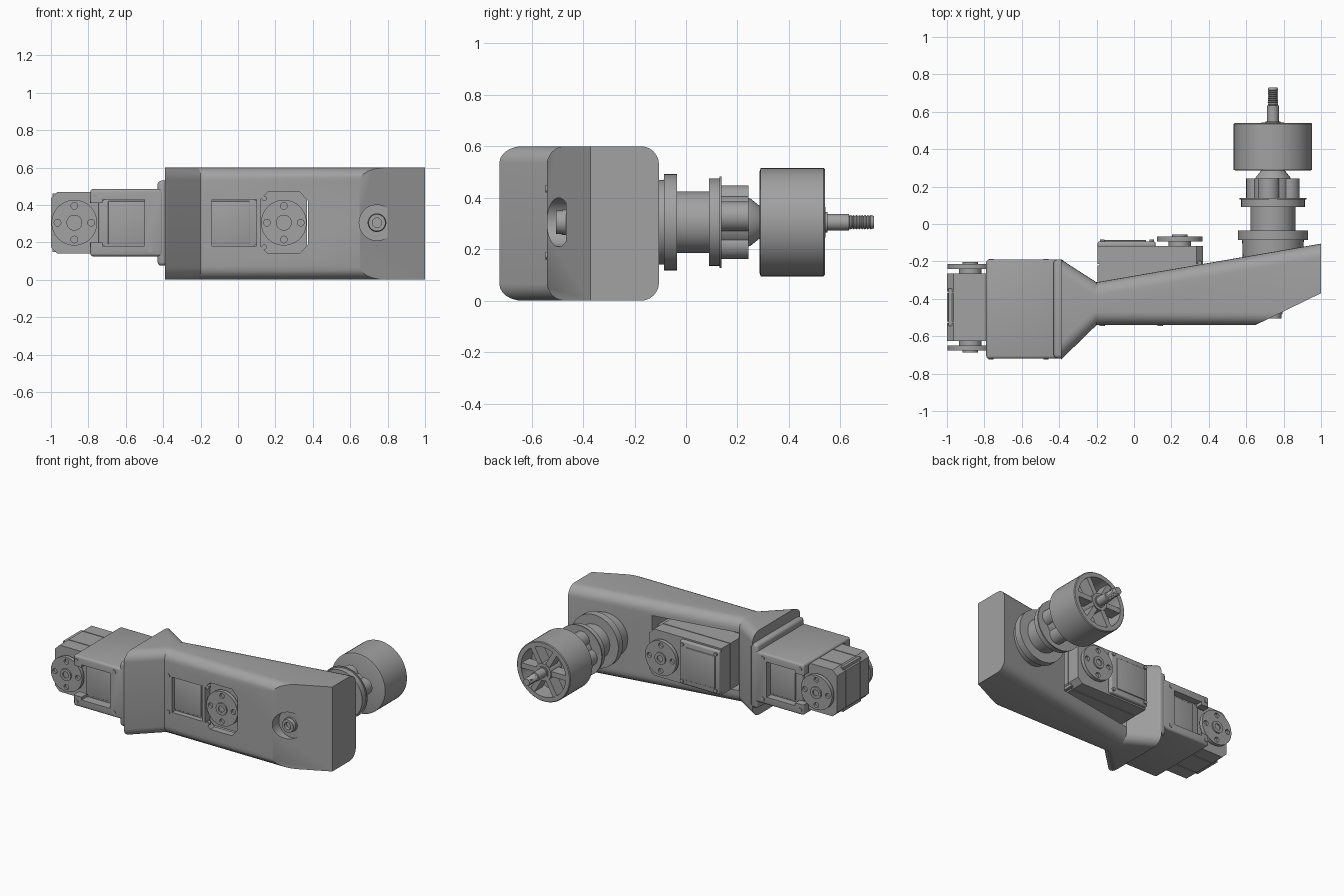
import bpy, bmesh
from math import pi, cos, sin, radians
from mathutils import Vector, Matrix

if "Cube" in bpy.data.objects:
    bpy.data.objects.remove(bpy.data.objects["Cube"])

grey = bpy.data.materials.new("plain_grey")
grey.use_nodes = True
COLOUR = (0.36, 0.36, 0.36, 1)
grey.diffuse_color = COLOUR
grey.node_tree.nodes["Principled BSDF"].inputs["Base Color"].default_value = COLOUR
MID = 0.305  # height of every axle


def finish(name, bm, smooth=True):
    bmesh.ops.recalc_face_normals(bm, faces=bm.faces)
    mesh = bpy.data.meshes.new(name)
    bm.to_mesh(mesh)
    bm.free()
    mesh.materials.append(grey)
    ob = bpy.data.objects.new(name, mesh)
    bpy.context.collection.objects.link(ob)
    if smooth:
        shade(ob)
    return ob


def shade(ob):
    bpy.ops.object.select_all(action='DESELECT')
    ob.select_set(True)
    bpy.context.view_layer.objects.active = ob
    bpy.ops.object.shade_smooth_by_angle(angle=radians(30))


def prism(name, outline, low, high, axis='z', round_edges=None, radius=0.0, slice_plane=None):
    """Extrude an outline along z (xy points) or y (xz points), rounding chosen edges."""
    bm = bmesh.new()
    place = (lambda a, b, h: (a, b, h)) if axis == 'z' else (lambda a, b, h: (a, h, b))
    rings = [[bm.verts.new(place(a, b, h)) for a, b in outline] for h in (low, high)]
    bm.faces.new(rings[0])
    bm.faces.new(rings[1])
    for i in range(len(outline)):
        j = (i + 1) % len(outline)
        bm.faces.new((rings[0][i], rings[0][j], rings[1][j], rings[1][i]))
    bmesh.ops.recalc_face_normals(bm, faces=bm.faces)
    if round_edges:
        edges = [e for e in bm.edges if round_edges(e.verts[1].co - e.verts[0].co)]
        bmesh.ops.bevel(bm, geom=edges, offset=radius, segments=6, profile=0.5, affect='EDGES')
    if slice_plane:
        cut = bmesh.ops.bisect_plane(bm, geom=bm.verts[:] + bm.edges[:] + bm.faces[:],
                                     plane_co=slice_plane[0], plane_no=slice_plane[1], clear_outer=True)
        bmesh.ops.contextual_create(bm, geom=[g for g in cut['geom_cut'] if isinstance(g, bmesh.types.BMEdge)])
    return finish(name, bm)


def box(name, x, y, z, bevel=0.0):
    bm = bmesh.new()
    bmesh.ops.create_cube(bm, size=1)
    for v in bm.verts:
        v.co = [(lo + hi) / 2 + c * (hi - lo) for c, (lo, hi) in zip(v.co, (x, y, z))]
    if bevel:
        bmesh.ops.bevel(bm, geom=bm.edges[:], offset=bevel, segments=3, profile=0.5, affect='EDGES')
    return finish(name, bm)


def lathe(name, x, profile, z=MID, sides=48):
    """Spin (y, radius) points around an axle running along y."""
    bm = bmesh.new()
    rings = [[bm.verts.new((x + r * cos(2 * pi * i / sides), y, z + r * sin(2 * pi * i / sides)))
              for i in range(sides)] for y, r in profile]
    for a, b in zip(rings, rings[1:]):
        for i in range(sides):
            j = (i + 1) % sides
            bm.faces.new((a[i], a[j], b[j], b[i]))
    bm.faces.new(rings[0])
    bm.faces.new(rings[-1])
    return finish(name, bm)


def rod(name, x, y0, y1, r, z=MID, sides=48):
    return lathe(name, x, [(y0, r), (y1, r)], z, sides)


def carve(target, *cutters):
    for cutter in cutters:
        cutter.hide_render = True
        mod = target.modifiers.new("cut", 'BOOLEAN')
        mod.operation, mod.solver, mod.object = 'DIFFERENCE', 'EXACT', cutter
    bpy.context.view_layer.update()
    graph = bpy.context.evaluated_depsgraph_get()
    mesh = bpy.data.meshes.new_from_object(target.evaluated_get(graph))
    target.modifiers.clear()
    target.data = mesh
    for cutter in cutters:
        bpy.data.objects.remove(cutter)
    shade(target)


def servo(label, x, y, d):
    """Servo with its horns at (x, y) and its body reaching away in direction d."""
    def span(a, b):
        return tuple(sorted((x + d * a, x + d * b)))
    e, c, h = -0.125, 0.035, 0.165
    outline = [(x + d * a, MID + b) for a, b in
               ((e + c, -h), (0.44, -h), (0.44, h), (e + c, h), (e, h - c), (e, c - h))]
    for k, (lo, hi) in enumerate(((-0.18, -0.083), (-0.077, 0.077), (0.083, 0.18))):
        prism(f"{label}_servo_case_{k}", outline, y + lo, y + hi, 'y')
    box(f"{label}_servo_core", span(e + 0.008, 0.43), (y - 0.1, y + 0.1), (MID - 0.157, MID + 0.157))
    for side, s in (("front", -1), ("back", 1)):
        def deep(a, b):
            return tuple(sorted((y + s * a, y + s * b)))
        box(f"{label}_{side}_cover", span(0.13, 0.44), deep(0.17, 0.205), (MID - 0.155, MID + 0.155), 0.012)
        box(f"{label}_{side}_cover_panel", span(0.18, 0.41), deep(0.2, 0.212), (MID - 0.115, MID + 0.115), 0.004)
        rod(f"{label}_{side}_axle", x, y + s * 0.17, y + s * 0.21, 0.06)
        horn = rod(f"{label}_{side}_horn", x, y + s * 0.205, y + s * 0.232, 0.122)
        carve(horn, *[rod("screw_hole", x + 0.09 * cos(k * pi / 2), y + s * 0.215, y + s * 0.26, 0.018,
                          MID + 0.09 * sin(k * pi / 2), 16) for k in range(4)])
        lathe(f"{label}_{side}_hub", x, [(y + s * 0.23, 0.042), (y + s * 0.242, 0.042),
                                         (y + s * 0.242, 0.022), (y + s * 0.234, 0.022)])
        for u in (0.15, 0.415):
            for w in (-0.13, 0.13):
                rod(f"{label}_{side}_screw", x + d * u, y + s * 0.2, y + s * 0.214, 0.013, MID + w, 12)


# Main arm: rounded long edges, sloping back, angled front corner at the free end
def lengthwise(v):
    return abs(v.x) > 0.1


arm = prism("arm", [(-0.22, -0.54), (1, -0.54), (1, -0.105), (-0.22, -0.315)], 0, 0.6,
            round_edges=lengthwise, radius=0.07, slice_plane=((0.65, -0.54, 0), (0.17, -0.35, 0)))
carve(arm,
      box("pocket", (-0.2, 0.41), (-0.49, 0.2), (0.1, 0.51)),
      box("cover_window", (-0.14, 0.1), (-0.7, -0.4), (0.18, 0.43)),
      prism("horn_window", [(0.12, 0.18), (0.16, 0.14), (0.33, 0.14), (0.375, 0.19), (0.375, 0.42),
                            (0.33, 0.47), (0.16, 0.47), (0.12, 0.43)], -0.7, -0.4, 'y'),
      rod("bolt_recess", 0.743, -0.8, -0.467, 0.095))
lathe("arm_bolt", 0.743, [(-0.48, 0.05), (-0.45, 0.05), (-0.45, 0.05), (-0.505, 0.045),
                          (-0.505, 0.025), (-0.475, 0.025)])
for sx in (-0.17, 0.14):
    for sz in (0.175, 0.435):
        rod("arm_screw", sx, -0.545, -0.52, 0.014, sz, 12)

# Flared joint between the arm and the end housing
prism("flare", [(-0.2, -0.54), (-0.39, -0.725), (-0.39, -0.19), (-0.2, -0.312)], 0, 0.6,
      round_edges=lengthwise, radius=0.065)
box("flare_collar", (-0.43, -0.37), (-0.718, -0.19), (0.075, 0.53), 0.02)

# End housing around the second servo
housing = box("end_housing", (-0.79, -0.4), (-0.72, -0.19), (0.125, 0.485), 0.015)
carve(housing,
      box("housing_window", (-0.725, -0.5), (-1, 0), (0.18, 0.43)),
      box("horn_slot", (-0.9, -0.71), (-1, 0), (0.2, 0.41)),
      box("servo_hollow", (-0.9, -0.5), (-0.655, -0.245), (0.145, 0.465)))
for y0, y1 in ((-0.724, -0.7), (-0.21, -0.186)):
    for sx in (-0.765, -0.47):
        for sz in (0.16, 0.45):
            rod("housing_screw", sx, y0, y1, 0.014, sz, 12)

servo("arm", 0.245, -0.298, -1)
servo("end", -0.875, -0.445, 1)

# Turned stack carrying the motor
AX = 0.743
lathe("bearing_stack", AX, [(-0.22, 0.16), (-0.085, 0.165), (-0.085, 0.187), (-0.035, 0.187), (-0.035, 0.12),
                            (0.09, 0.12), (0.09, 0.17), (0.13, 0.17), (0.13, 0.178), (0.138, 0.178)])
rod("mount_core", AX, 0.135, 0.243, 0.105)
for k in range(4):
    a = radians(15) + k * pi / 2
    rod("mount_lobe", AX + 0.088 * cos(a), 0.135, 0.243, 0.058, MID + 0.088 * sin(a), 24)
lathe("mount_cone", AX, [(0.24, 0.095), (0.25, 0.092), (0.29, 0.06)])

# Motor bell with an open spoked end and stepped shaft
lathe("motor_bell", AX, [(0.285, 0.195), (0.29, 0.21), (0.535, 0.21), (0.54, 0.205),
                         (0.54, 0.175), (0.42, 0.175)])
lathe("motor_hub", AX, [(0.41, 0.06), (0.542, 0.06), (0.542, 0.04), (0.549, 0.04)])
for k in range(6):
    spoke = box("motor_spoke", (0.03, 0.19), (0.45, 0.535), (-0.018, 0.018))
    spoke.data.transform(Matrix.Translation(Vector((AX, 0, MID))) @ Matrix.Rotation(k * pi / 3, 4, 'Y'))
threads = [(0.635 + 0.011 * k + o, r) for k in range(8) for o, r in ((0, 0.024), (0.005, 0.028))]
lathe("motor_shaft", AX, [(0.53, 0.032), (0.633, 0.032)] + threads + [(0.73, 0.024)], sides=24)
